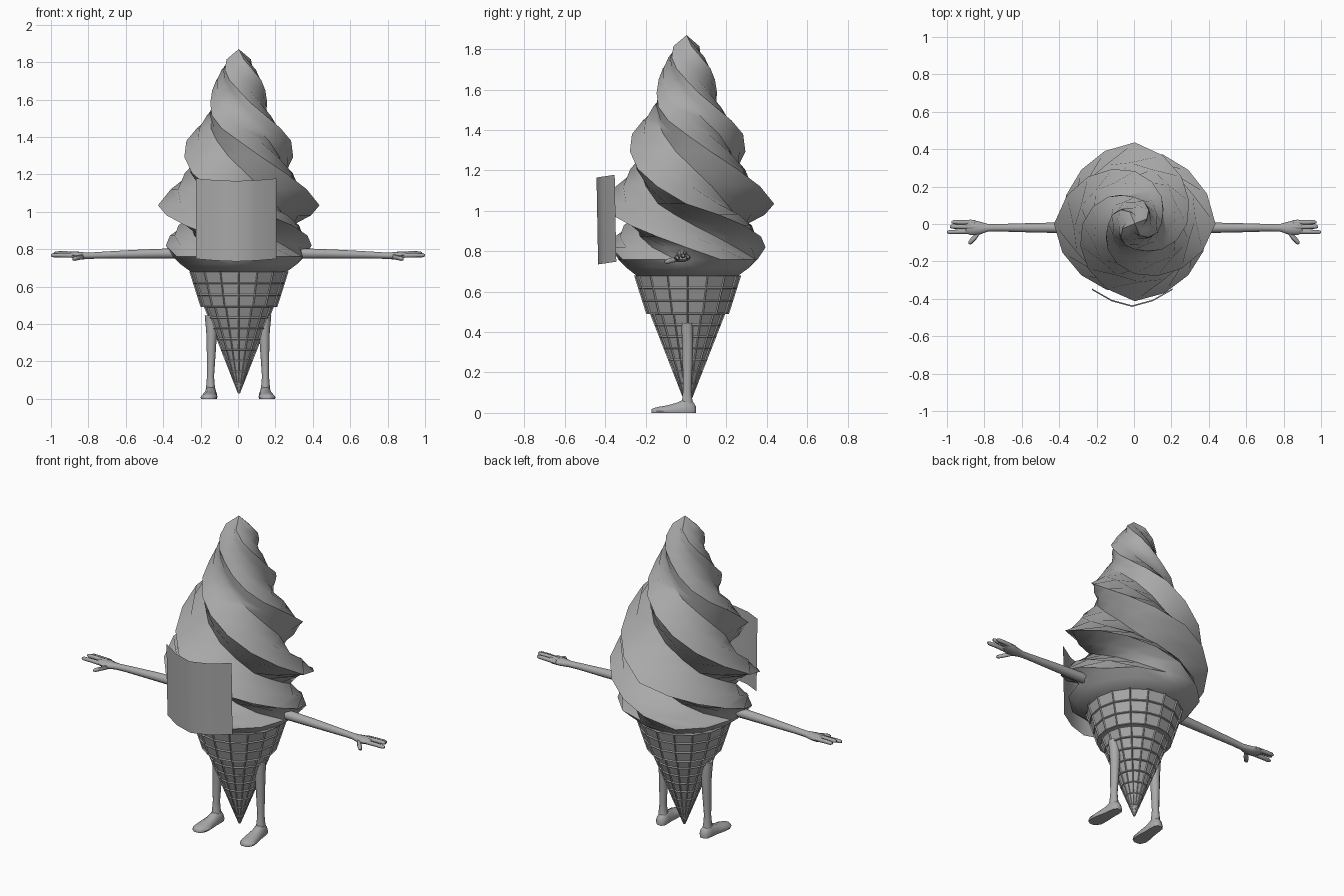
import bpy, bmesh, math
from mathutils import Vector

if "Cube" in bpy.data.objects:
    bpy.data.objects.remove(bpy.data.objects["Cube"])

grey = bpy.data.materials.new("plain_grey")
grey.diffuse_color = (0.4, 0.4, 0.4, 1)
grey.use_nodes = True
grey.node_tree.nodes["Principled BSDF"].inputs["Base Color"].default_value = grey.diffuse_color


def lerp_table(table, t):
    """Piecewise linear lookup in a list of (key, value)."""
    for (a, va), (b, vb) in zip(table, table[1:]):
        if t <= b:
            return va + (vb - va) * max(0, (t - a) / (b - a))
    return table[-1][1]


def loft(bm, rings, cap=True):
    """Skin a list of closed point rings."""
    vs = [[bm.verts.new(p) for p in ring] for ring in rings]
    for a, b in zip(vs, vs[1:]):
        n = len(a)
        for i in range(n):
            bm.faces.new((a[i], a[(i + 1) % n], b[(i + 1) % n], b[i]))
    if cap:
        bm.faces.new(vs[0])
        bm.faces.new(vs[-1])
    return vs


def tube(bm, stations, axis, n=10):
    """stations: (centre, radius_a, radius_b) along one main axis (0=x, 1=y, 2=z)."""
    ua, ub = [((0, 1, 0), (0, 0, 1)), ((1, 0, 0), (0, 0, 1)), ((1, 0, 0), (0, 1, 0))][axis]
    rings = []
    for c, ra, rb in stations:
        rings.append([Vector(c) + Vector(ua) * ra * math.cos(k * math.tau / n)
                      + Vector(ub) * rb * math.sin(k * math.tau / n) for k in range(n)])
    loft(bm, rings)


def finish(name, bm, smooth=40, mirror=False, recalc=True):
    if recalc:
        bmesh.ops.recalc_face_normals(bm, faces=bm.faces)
    me = bpy.data.meshes.new(name)
    bm.to_mesh(me)
    bm.free()
    me.materials.append(grey)
    ob = bpy.data.objects.new(name, me)
    bpy.context.collection.objects.link(ob)
    if mirror:
        ob.modifiers.new("mirror", 'MIRROR').use_mirror_merge = False
    bpy.ops.object.select_all(action='DESELECT')
    ob.select_set(True)
    bpy.context.view_layer.objects.active = ob
    if smooth:
        bpy.ops.object.shade_smooth_by_angle(angle=math.radians(smooth))
    return ob


# Swirl of ice cream: four-lobed sawtooth section, t counts quarter turns downwards
height = [(-1, 1.87), (0, 1.65), (1, 1.38), (2, 1.035), (3, 0.82), (3.3, 0.76)]
crest = [(-1, 0.0), (-0.7, 0.085), (-0.25, 0.13), (0, 0.142), (0.25, 0.165), (1, 0.28),
         (1.25, 0.315), (2, 0.432), (2.5, 0.405), (3, 0.39), (3.3, 0.37)]
valley = [(-1, 0.0), (-0.5, 0.085), (0.4, 0.14), (1.4, 0.24), (2.4, 0.25),
          (3, 0.30), (3.3, 0.345)]
lobe = [(0, 1.0), (0.3, 0.55), (0.6, 0.0), (0.8, 0.42)]


def swirl_ring(t, z=None, radius=None):
    ring = []
    rc, rv = lerp_table(crest, t), lerp_table(valley, t)
    for k in range(4):
        for u, f in lobe:
            a = (t + u + k) * math.pi / 2
            r = radius or rv + (rc - rv) * f
            y = r * math.sin(a)
            # front is slightly flattened behind the face plate
            ring.append((0.004 + r * math.cos(a), y * (0.955 if y < 0 else 1.01),
                         lerp_table(height, t) if z is None else z))
    return ring


bm = bmesh.new()
rings = [swirl_ring(-0.75 + 0.25 * i) for i in range(16)]
rings += [swirl_ring(3.3), swirl_ring(3.3, 0.72, 0.315), swirl_ring(3.3, 0.68, 0.26)]
vs = loft(bm, rings, cap=False)
tip = bm.verts.new((0.004, 0.003, 1.87))
for i in range(16):
    bm.faces.new((vs[0][i], vs[0][(i + 1) % 16], tip))
bm.faces.new(vs[-1])
finish("ice_cream_swirl", bm, 45)


# Waffle cone: grid of sunken panels between raised ribs
def waffle(name, profile, sides=16):
    bm = bmesh.new()
    rings = [[(0.005 + r * math.cos(k * math.tau / sides),
               0.008 + r * math.sin(k * math.tau / sides), z)
              for k in range(sides)] for r, z in profile]
    loft(bm, rings)
    bmesh.ops.recalc_face_normals(bm, faces=bm.faces)
    for f in [f for f in bm.faces if len(f.verts) == 4]:
        width = f.calc_area() / 0.06
        bmesh.ops.inset_individual(bm, faces=[f], thickness=min(0.007, 0.16 * width),
                                   depth=-min(0.006, 0.15 * width))
    finish(name, bm, 0)


waffle("waffle_cone", [(0.006 + 0.18 * i / 8, 0.03 + 0.46 * i / 8) for i in range(9)])
waffle("waffle_rim", [(0.205 + 0.06 * i / 3, 0.49 + 0.19 * i / 3) for i in range(4)])

# Curved face plate floating in front
bm = bmesh.new()
plate = [(-0.225, -0.345), (-0.12, -0.405), (-0.01, -0.435), (0.1, -0.405), (0.205, -0.345)]
cols = []
for x, y in plate:
    lift = (y + 0.435) * 0.15
    cols.append([bm.verts.new((x, y, 0.735 + lift)),
                 bm.verts.new((x, y - 0.008, 1.165 + lift))])
for a, b in zip(cols, cols[1:]):
    bm.faces.new((a[0], b[0], b[1], a[1]))
finish("face_plate", bm, 40, recalc=False)

# Arms with palm, three fingers and a thumb
bm = bmesh.new()
tube(bm, [((0.28, -0.02, 0.778), 0.030, 0.030), ((0.36, -0.02, 0.778), 0.029, 0.028),
          ((0.55, -0.02, 0.774), 0.025, 0.024), ((0.72, -0.02, 0.769), 0.020, 0.019),
          ((0.78, -0.02, 0.766), 0.020, 0.018), ((0.83, -0.022, 0.765), 0.036, 0.020),
          ((0.875, -0.018, 0.768), 0.042, 0.018), ((0.90, -0.015, 0.770), 0.032, 0.012)], 0)
for y0, y1, z, x1 in ((0.008, 0.010, 0.772, 0.975), (-0.016, -0.014, 0.778, 0.985),
                      (-0.040, -0.043, 0.768, 0.999)):
    tube(bm, [((0.85, y0, z - 0.003), 0.013, 0.012), ((0.93, (y0 + y1) / 2, z), 0.012, 0.012),
              ((x1 - 0.012, y1, z), 0.011, 0.011), ((x1, y1, z), 0.006, 0.006)], 0, 8)
tube(bm, [((0.815, -0.025, 0.764), 0.014, 0.014), ((0.845, -0.065, 0.757), 0.019, 0.013),
          ((0.872, -0.092, 0.75), 0.018, 0.012), ((0.885, -0.10, 0.748), 0.007, 0.007)], 0, 8)
finish("arm", bm, 50, mirror=True)

# Legs
bm = bmesh.new()
tube(bm, [((0.145, 0.005, 0.03), 0.028, 0.034), ((0.147, 0.006, 0.07), 0.023, 0.026),
          ((0.147, 0.006, 0.12), 0.019, 0.021), ((0.143, 0.008, 0.25), 0.024, 0.026),
          ((0.141, 0.008, 0.36), 0.029, 0.029), ((0.145, 0.005, 0.445), 0.033, 0.030)], 2)
finish("leg", bm, 50, mirror=True)

# Feet: rounded wedges from heel to toe with a flat sole
bm = bmesh.new()
rings = []
for y, x, w, top in ((0.05, 0.143, 0.016, 0.03), (0.035, 0.144, 0.030, 0.055),
                     (0.0, 0.146, 0.034, 0.072), (-0.04, 0.149, 0.036, 0.052),
                     (-0.09, 0.153, 0.044, 0.038), (-0.135, 0.156, 0.045, 0.030),
                     (-0.16, 0.157, 0.032, 0.024), (-0.17, 0.157, 0.016, 0.018)):
    rings.append([(x + w * a, y, top * b) for a, b in (
        (-0.9, 0), (0.9, 0), (1, 0.3), (0.75, 0.75), (0.3, 1), (-0.3, 1), (-0.75, 0.75), (-1, 0.3))])
loft(bm, rings)
finish("foot", bm, 50, mirror=True)
